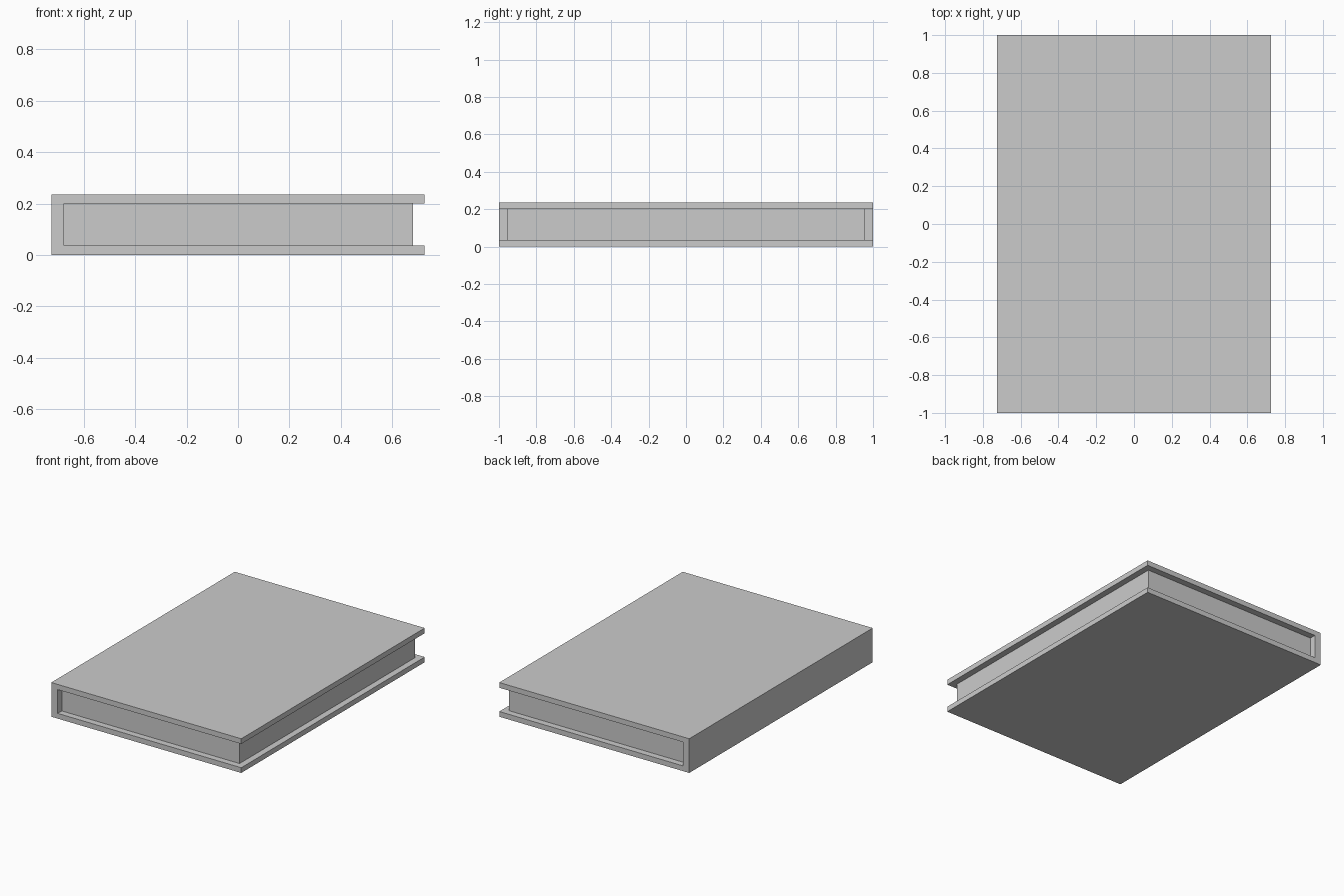
import bpy
import bmesh

cube = bpy.data.objects.get("Cube")
if cube:
    bpy.data.objects.remove(cube, do_unlink=True)

# Overall sizes
HALF_W, HALF_L, HEIGHT = 0.725, 1.0, 0.236
BOARD = 0.036          # cover board thickness
SPINE_IN = -0.676      # inner face of the spine
PAGE_X, PAGE_Y = 0.681, 0.955

grey = bpy.data.materials.new("plain grey")
grey.use_nodes = True
colour = (0.6, 0.6, 0.6, 1)
grey.diffuse_color = colour
grey.node_tree.nodes["Principled BSDF"].inputs["Base Color"].default_value = colour


def extrude_profile(name, profile, half_length):
    """Sweep an (x, z) outline along y, centred on y = 0."""
    bm = bmesh.new()
    face = bm.faces.new([bm.verts.new((x, -half_length, z)) for x, z in profile])
    swept = bmesh.ops.extrude_face_region(bm, geom=[face], use_keep_orig=True)
    moved = [v for v in swept["geom"] if isinstance(v, bmesh.types.BMVert)]
    bmesh.ops.translate(bm, verts=moved, vec=(0, 2 * half_length, 0))
    bmesh.ops.recalc_face_normals(bm, faces=bm.faces)
    mesh = bpy.data.meshes.new(name)
    bm.to_mesh(mesh)
    bm.free()
    mesh.materials.append(grey)
    obj = bpy.data.objects.new(name, mesh)
    bpy.context.collection.objects.link(obj)
    return obj


# Cover: two boards joined by the spine, open on the fore edge
low, high = BOARD, HEIGHT - BOARD
extrude_profile("book_cover", [
    (-HALF_W, 0), (HALF_W, 0), (HALF_W, low), (SPINE_IN, low),
    (SPINE_IN, high), (HALF_W, high), (HALF_W, HEIGHT), (-HALF_W, HEIGHT),
], HALF_L)

# Page block, recessed on its three open sides
extrude_profile("page_block", [
    (SPINE_IN, low), (PAGE_X, low), (PAGE_X, high), (SPINE_IN, high),
], PAGE_Y)
